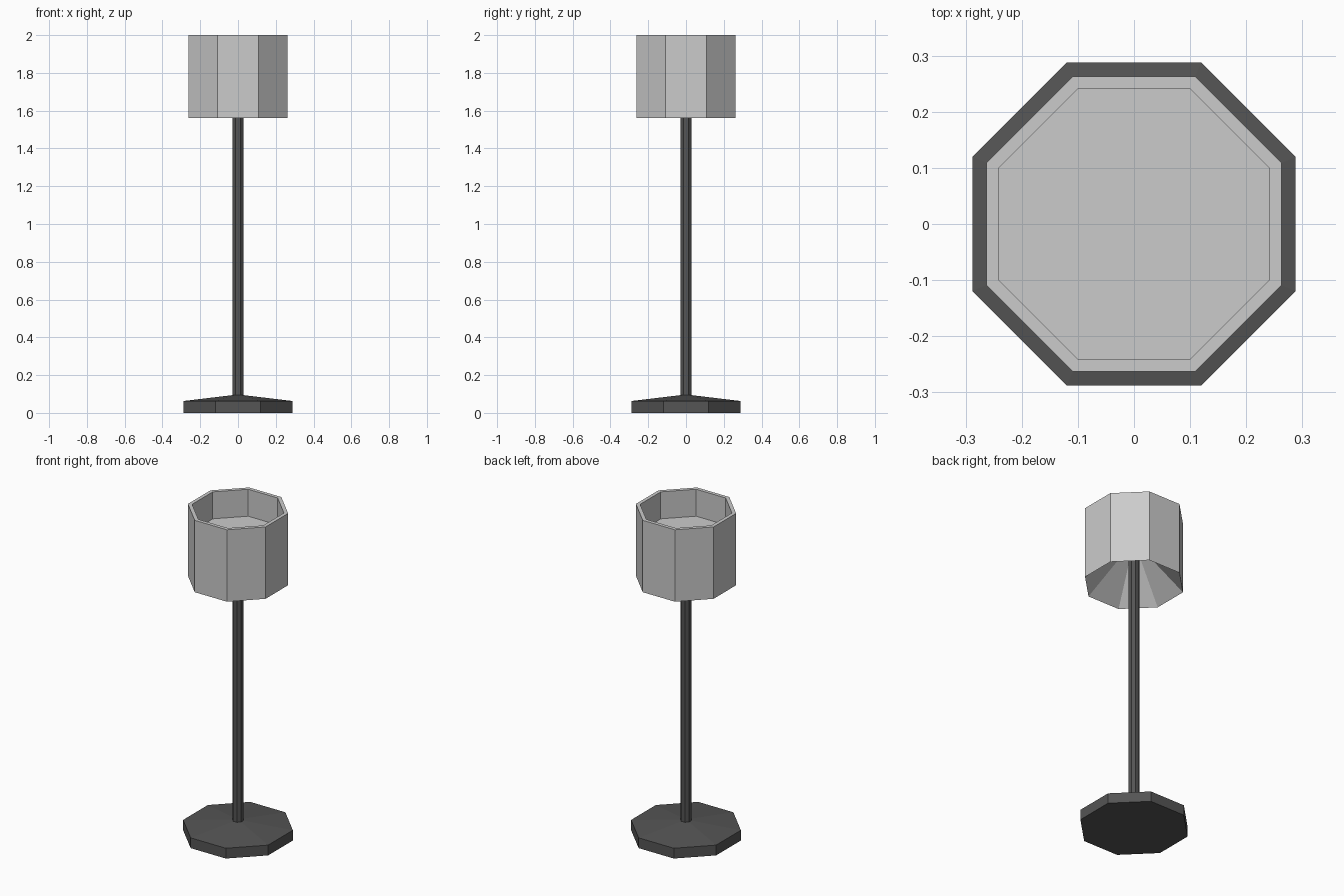
import bpy, bmesh
from math import pi, cos, sin

if "Cube" in bpy.data.objects:
    bpy.data.objects.remove(bpy.data.objects["Cube"])

SIDES = 8


def lathe(name, profile, colour=None):
    """Revolve (apothem, z) points into an eight-sided solid; ends are capped."""
    bm = bmesh.new()
    rings = []
    for apothem, z in profile:
        r = apothem / cos(pi / SIDES)
        angles = [(i + 0.5) * 2 * pi / SIDES for i in range(SIDES)]
        rings.append([bm.verts.new((r * cos(a), r * sin(a), z)) for a in angles])
    for low, high in zip(rings, rings[1:]):
        for i in range(SIDES):
            j = (i + 1) % SIDES
            bm.faces.new((low[i], low[j], high[j], high[i]))
    bm.faces.new(rings[0][::-1])
    bm.faces.new(rings[-1])
    bmesh.ops.recalc_face_normals(bm, faces=bm.faces[:])
    mesh = bpy.data.meshes.new(name)
    bm.to_mesh(mesh)
    bm.free()
    obj = bpy.data.objects.new(name, mesh)
    bpy.context.collection.objects.link(obj)
    if colour:
        mat = bpy.data.materials.new(name + "_colour")
        mat.diffuse_color = (*colour, 1)
        mat.use_nodes = True
        mat.node_tree.nodes["Principled BSDF"].inputs["Base Color"].default_value = mat.diffuse_color
        mesh.materials.append(mat)
    return obj


DARK = (0.09, 0.09, 0.09)

# Heavy foot with a gently sloping top
lathe("base", [(0.288, 0), (0.288, 0.063), (0.029, 0.094)], DARK)

# Thin upright
lathe("pole", [(0.029, 0.09), (0.029, 1.81)], DARK)

# Shade: hollow cone underneath, straight wall, recessed flat top
lathe("shade", [(0.029, 1.81), (0.263, 1.56), (0.263, 2.0),
                (0.241, 2.0), (0.241, 1.835)])
